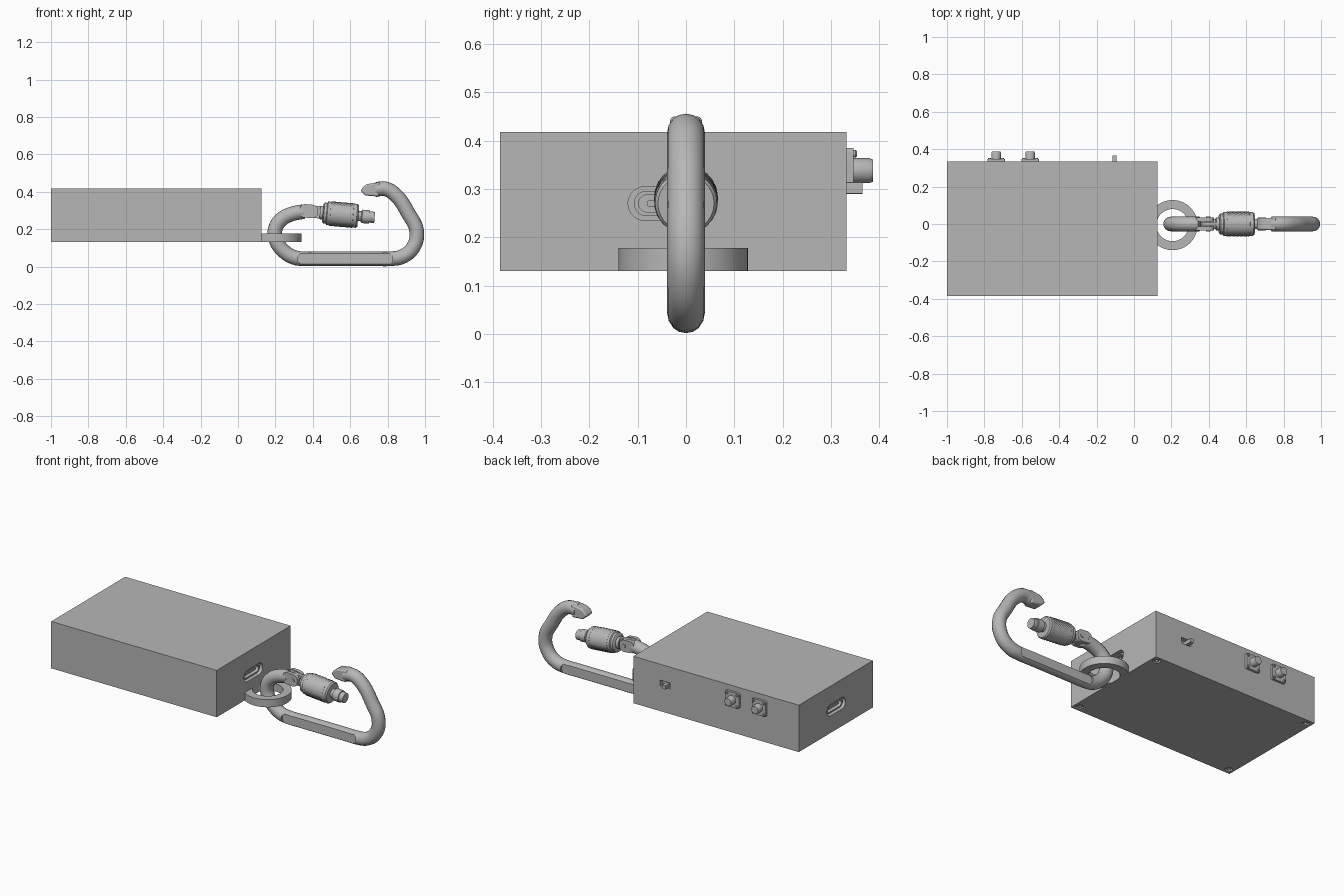
import bpy, bmesh
from math import sin, cos, pi, radians
from mathutils import Vector, Matrix

if "Cube" in bpy.data.objects:
    bpy.data.objects.remove(bpy.data.objects["Cube"])

grey = bpy.data.materials.new("plain_grey")
grey.use_nodes = True
colour = (0.47, 0.47, 0.47, 1)
grey.diffuse_color = colour
grey.node_tree.nodes["Principled BSDF"].inputs["Base Color"].default_value = colour


def activate(obj):
    bpy.ops.object.select_all(action='DESELECT')
    obj.select_set(True)
    bpy.context.view_layer.objects.active = obj


def smooth(obj):
    activate(obj)
    bpy.ops.object.shade_smooth_by_angle(angle=radians(35))


def finish(name, bm):
    bmesh.ops.recalc_face_normals(bm, faces=bm.faces)
    mesh = bpy.data.meshes.new(name)
    bm.to_mesh(mesh)
    bm.free()
    obj = bpy.data.objects.new(name, mesh)
    bpy.context.collection.objects.link(obj)
    mesh.materials.append(grey)
    smooth(obj)
    return obj


def prism(name, outline, axis, a, b):
    """Extrude a 2D outline along a world axis from a to b."""
    place = {'x': lambda p, t: (t, p[0], p[1]),
             'y': lambda p, t: (p[0], t, p[1]),
             'z': lambda p, t: (p[0], p[1], t)}[axis]
    bm = bmesh.new()
    low = [bm.verts.new(place(p, a)) for p in outline]
    high = [bm.verts.new(place(p, b)) for p in outline]
    bm.faces.new(low)
    bm.faces.new(high)
    n = len(outline)
    for i in range(n):
        j = (i + 1) % n
        bm.faces.new((low[i], low[j], high[j], high[i]))
    return finish(name, bm)


def rounded(cx, cz, hw, hh, r, tilt=0, steps=8):
    """Outline of a rounded rectangle; r = hh gives a slot shape."""
    r = min(r, hh * 0.999)
    pts = []
    for k, (sx, sz) in enumerate([(1, 1), (-1, 1), (-1, -1), (1, -1)]):
        for i in range(steps + 1):
            t = (k + i / steps) * pi / 2
            x, z = sx * (hw - r) + r * cos(t), sz * (hh - r) + r * sin(t)
            pts.append((cx + x * cos(tilt) - z * sin(tilt),
                        cz + x * sin(tilt) + z * cos(tilt)))
    return pts


def lathe(name, profile, origin, direction, seg=32, closed=False, knurl=0):
    """Revolve (radius, distance) points around an axis."""
    turn = Matrix.Translation(origin) @ Vector(direction).to_track_quat('Z', 'Y').to_matrix().to_4x4()
    bm = bmesh.new()
    rings = []
    for k, (r, t) in enumerate(profile):
        rings.append([])
        for i in range(seg):
            q = r - knurl * ((i + k) % 2)
            a = 2 * pi * i / seg
            rings[-1].append(bm.verts.new(turn @ Vector((q * cos(a), q * sin(a), t))))
    pairs = list(zip(rings, rings[1:]))
    if closed:
        pairs.append((rings[-1], rings[0]))
    else:
        bm.faces.new(rings[0])
        bm.faces.new(rings[-1])
    for p, q in pairs:
        for i in range(seg):
            j = (i + 1) % seg
            bm.faces.new((p[i], p[j], q[j], q[i]))
    return finish(name, bm)


def cut(target, cutter):
    mod = target.modifiers.new("cut", 'BOOLEAN')
    mod.object = cutter
    mod.solver = 'EXACT'
    activate(target)
    bpy.ops.object.modifier_apply(modifier=mod.name)
    bpy.data.objects.remove(cutter)
    smooth(target)


# Case with port slots, switch recess and screw bores
X0, X1, Y0, Y1, Z0, Z1 = -1.0, 0.125, -0.385, 0.333, 0.13, 0.418
case = prism("case", [(X0, Y0), (X1, Y0), (X1, Y1), (X0, Y1)], 'z', Z0, Z1)
for side, wall, inward in (("right", X0, 1), ("left", X1, -1)):
    slot = rounded(-0.03, 0.27, 0.09, 0.035, 0.035)
    cut(case, prism("cutter", slot, 'x', wall - 0.02 * inward, wall + 0.06 * inward))
    # Port shell with a tongue inside
    a, b = wall + 0.012 * inward, wall + 0.07 * inward
    shell = prism(side + "_port_shell", rounded(-0.03, 0.27, 0.078, 0.026, 0.026), 'x', a, b)
    hollow = rounded(-0.03, 0.27, 0.068, 0.018, 0.018)
    cut(shell, prism("cutter", hollow, 'x', a - 0.02 * inward, b - 0.01 * inward))
    prism(side + "_port_tongue", rounded(-0.03, 0.27, 0.05, 0.006, 0.002), 'x',
          a + 0.008 * inward, b)
cut(case, prism("cutter", rounded(-0.09, 0.302, 0.034, 0.018, 0.003), 'y', Y1 - 0.03, Y1 + 0.02))
inset = 0.035
for x in (X0 + inset, X1 - inset):
    for y in (Y0 + inset, Y1 - inset):
        cut(case, lathe("cutter", [(0.021, -0.02), (0.021, 0.025)], (x, y, Z0), (0, 0, 1), 24))
        lathe("case_screw", [(0.009, 0.012), (0.009, 0.004), (0.013, 0.002), (0.017, 0.008),
                             (0.017, 0.03)], (x, y, Z0), (0, 0, 1), 24)

# Slide switch
prism("switch_slider", rounded(-0.105, 0.302, 0.011, 0.012, 0.002), 'y', Y1 - 0.03, 0.366)

# Push buttons on the back
for x in (-0.737, -0.555):
    z = 0.338
    prism("button_base", rounded(x, z, 0.047, 0.047, 0.008), 'y', Y1 - 0.01, 0.347)
    lathe("button_cap", [(0.026, 0), (0.026, 0.034), (0.023, 0.042)], (x, 0.345, z), (0, 1, 0))
    for sx in (-1, 1):
        for sz in (-1, 1):
            lathe("button_rivet", [(0.008, 0), (0.008, 0.006), (0.005, 0.009)],
                  (x + sx * 0.035, 0.345, z + sz * 0.035), (0, 1, 0), 12)

# Flat ring joined to the case
lathe("case_ring", [(0.086, 0), (0.134, 0), (0.134, 0.047), (0.086, 0.047)],
      (0.206, -0.006, Z0 + 0.0005), (0, 0, 1), 64, closed=True)

# Clip body: a tube swept along the open hook
path = [(0.735, 0.411), (0.785, 0.416), (0.845, 0.38), (0.91, 0.285), (0.955, 0.19),
        (0.938, 0.105), (0.88, 0.054), (0.81, 0.0415), (0.74, 0.0415), (0.43, 0.0415),
        (0.36, 0.0415), (0.3, 0.049), (0.24, 0.087), (0.204, 0.14), (0.199, 0.2),
        (0.232, 0.252), (0.285, 0.28), (0.35, 0.294)]
curve = bpy.data.curves.new("clip_body", 'CURVE')
curve.dimensions = '3D'
curve.bevel_depth = 0.039
curve.bevel_resolution = 6
curve.resolution_u = 6
curve.use_fill_caps = True
spline = curve.splines.new('BEZIER')
spline.bezier_points.add(len(path) - 1)
for point, (x, z) in zip(spline.bezier_points, path):
    point.co = (x, 0, z)
    point.handle_left_type = point.handle_right_type = 'AUTO'
clip = bpy.data.objects.new("clip_body", curve)
bpy.context.collection.objects.link(clip)
activate(clip)
bpy.ops.object.convert(target='MESH')
clip = bpy.context.view_layer.objects.active
bm = bmesh.new()
bm.from_mesh(clip.data)
bmesh.ops.remove_doubles(bm, verts=bm.verts, dist=0.0002)
bmesh.ops.recalc_face_normals(bm, faces=bm.faces)
bm.to_mesh(clip.data)
bm.free()
clip.data.materials.clear()
clip.data.materials.append(grey)
# Flats on both sides of the straight spine
for s in (-1, 1):
    cut(clip, prism("cutter", rounded(0.573, 0.0415, 0.253, 0.032, 0.03), 'y', s * 0.027, s * 0.08))

# Hook nose
nose = prism("clip_nose", [(0.655, 0.405), (0.668, 0.425), (0.69, 0.441), (0.76, 0.451),
                           (0.752, 0.374), (0.68, 0.38)], 'y', -0.033, 0.033)
bevel = nose.modifiers.new("round", 'BEVEL')
bevel.width = 0.008
bevel.segments = 2

# Hinge: two cheeks, a tongue and a pin
tilt = radians(-5)
for s in (-1, 1):
    prism("hinge_cheek", rounded(0.378, 0.296, 0.05, 0.036, 0.03, tilt), 'y', s * 0.014, s * 0.036)
prism("hinge_tongue", rounded(0.415, 0.292, 0.055, 0.033, 0.03, tilt), 'y', -0.011, 0.011)
lathe("hinge_pin", [(0.012, -0.04), (0.012, 0.04)], (0.397, 0, 0.294), (0, 1, 0), 20)

# Gate rod, threaded collar and catch, all on one tilted axis
start, axis = (0.37, 0, 0.294), (cos(tilt), 0, sin(tilt))
lathe("gate_rod", [(0.034, 0.068), (0.036, 0.075), (0.036, 0.27), (0.027, 0.275), (0.027, 0.29),
                   (0.036, 0.295), (0.036, 0.335)], start, axis)
lathe("gate_catch", [(0.03, 0.33), (0.03, 0.362)], start, axis)
lathe("collar_core", [(0.046, 0.084), (0.056, 0.09), (0.056, 0.104), (0.063, 0.108), (0.063, 0.124),
                      (0.06, 0.125), (0.06, 0.245), (0.064, 0.247), (0.064, 0.266),
                      (0.058, 0.274)], start, axis, 40)
lathe("collar_grip", [(0.066, 0.124 + 0.0102 * i) for i in range(13)], start, axis, 48, knurl=0.005)
